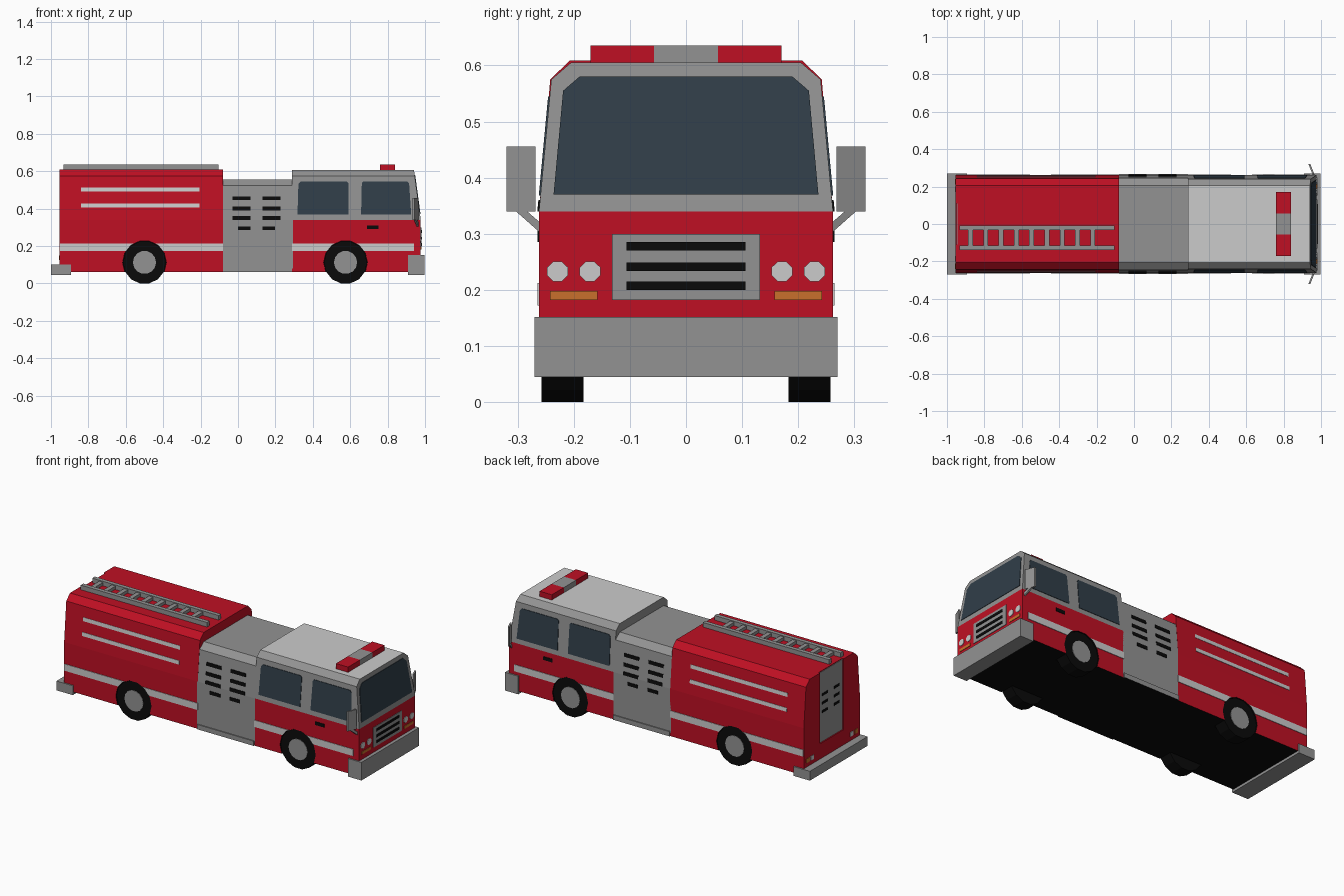
import bpy, bmesh, math
from mathutils import Matrix

if "Cube" in bpy.data.objects:
    bpy.data.objects.remove(bpy.data.objects["Cube"])


def material(name, rgb):
    m = bpy.data.materials.new(name)
    m.use_nodes = True
    m.diffuse_color = (*rgb, 1)
    m.node_tree.nodes["Principled BSDF"].inputs["Base Color"].default_value = (*rgb, 1)
    return m


RED = material("red paint", (0.52, 0.005, 0.017))
GREY = material("grey metal", (0.29, 0.29, 0.29))
LIGHT = material("light grey", (0.6, 0.6, 0.6))
GLASS = material("dark glass", (0.03, 0.048, 0.066))
BLACK = material("black", (0.003, 0.003, 0.003))
ORANGE = material("orange lamp", (0.58, 0.16, 0.025))


def finish(name, bm, mats, rule=None):
    bmesh.ops.recalc_face_normals(bm, faces=bm.faces)
    if rule:
        for f in bm.faces:
            f.material_index = mats.index(rule(f.calc_center_median(), f.normal))
    me = bpy.data.meshes.new(name)
    bm.to_mesh(me)
    bm.free()
    for m in mats:
        me.materials.append(m)
    ob = bpy.data.objects.new(name, me)
    bpy.context.collection.objects.link(ob)
    return ob


def loft(name, rows, mats, rule=None):
    """Stack of rectangles: each row is z, half width, back x, front x."""
    bm = bmesh.new()
    rings = [[bm.verts.new(p) for p in ((a, -w, z), (b, -w, z), (b, w, z), (a, w, z))]
             for z, w, a, b in rows]
    for lo, hi in zip(rings, rings[1:]):
        for i in range(4):
            j = (i + 1) % 4
            bm.faces.new((lo[i], lo[j], hi[j], hi[i]))
    bm.faces.new(rings[0][::-1])
    bm.faces.new(rings[-1])
    return finish(name, bm, mats, rule)


def box(name, x0, x1, y0, y1, z0, z1, mat):
    bm = bmesh.new()
    bmesh.ops.create_cube(bm, size=1)
    for v in bm.verts:
        v.co = ((x0 + x1) / 2 + v.co.x * (x1 - x0), (y0 + y1) / 2 + v.co.y * (y1 - y0),
                (z0 + z1) / 2 + v.co.z * (z1 - z0))
    return finish(name, bm, [mat])


def plate(name, outline, place, mat, depth=0.003):
    """Thin slab whose flat outline is laid on a surface by place(u, v, offset)."""
    bm = bmesh.new()
    inner = [bm.verts.new(place(u, v, -0.002)) for u, v in outline]
    outer = [bm.verts.new(place(u, v, depth)) for u, v in outline]
    bm.faces.new(inner[::-1])
    bm.faces.new(outer)
    n = len(outline)
    for i in range(n):
        j = (i + 1) % n
        bm.faces.new((inner[i], inner[j], outer[j], outer[i]))
    return finish(name, bm, [mat])


def rect(u0, u1, v0, v1):
    return [(u0, v0), (u1, v0), (u1, v1), (u0, v1)]


# Shared body shape
SIDE, BELT, EAVE = 0.262, 0.34, 0.575
REAR = -0.945


def half_width(z):
    return SIDE - 0.022 * max(0, z - BELT) / (EAVE - BELT)


def nose(z):
    return 0.977 - 0.036 * max(0, z - BELT) / 0.265


def on_side(s):
    return lambda x, z, d: (x, s * (half_width(z) + d), z)


def on_front(y, z, d):
    return (nose(z) + d, y, z)


def on_rear(y, z, d):
    return (REAR - d, y, z)


def sides(name, outline, mat):
    return [plate(f"{n}_{name}", outline, on_side(s), mat) for n, s in (("left", 1), ("right", -1))]


def painted(top):
    return lambda c, n: BLACK if n.z < -0.5 else top


# Main bodies
rear_body = loft("rear_body", [(z, w, REAR, -0.08) for z, w in
                 ((0.06, SIDE), (BELT, SIDE), (EAVE, 0.242), (0.609, 0.207))],
                 [RED, BLACK], painted(RED))
loft("pump_section", [(z, w, -0.085, 0.295) for z, w in
     ((0.08, SIDE), (BELT, SIDE), (0.524, half_width(0.524)), (0.555, 0.205))], [GREY])
loft("pump_skirt", [(0.06, 0.268, -0.08, 0.29), (0.088, 0.268, -0.08, 0.29)],
     [GREY, BLACK], painted(GREY))


def cab_colour(c, n):
    if n.z < -0.5:
        return BLACK
    if n.z > 0.9:
        return LIGHT
    return GREY if c.z > BELT else RED


cab = loft("cab", [(z, w, 0.29, nose(z)) for z, w in
           ((0.06, SIDE), (BELT, SIDE), (EAVE, 0.24), (0.605, 0.205))],
           [RED, GREY, LIGHT, BLACK], cab_colour)

# Side stripes
stripes = sides("rear_stripe", rect(-0.953, -0.08, 0.172, 0.212), LIGHT)
stripes += sides("cab_stripe", rect(0.29, 0.94, 0.172, 0.212), LIGHT)
for z in (0.405, 0.49):
    sides("upper_stripe", rect(-0.84, -0.205, z, z + 0.022), LIGHT)

# Wheel arches and wheels
WHEELS = [(x, s) for x in (-0.5, 0.575) for s in (-1, 1)]


def cylinder(bm, x, y, r, width, sides_count=14):
    place = (Matrix.Translation((x, y, 0.112)) @ Matrix.Rotation(math.pi / 2, 4, "X")
             @ Matrix.Rotation(math.pi / sides_count, 4, "Z"))
    bmesh.ops.create_cone(bm, cap_ends=True, segments=sides_count, radius1=r, radius2=r,
                          depth=width, matrix=place)


bm = bmesh.new()
for x, s in WHEELS:
    cylinder(bm, x, s * 0.24, 0.117, 0.13)
cutter = finish("wheel_arch_cutter", bm, [BLACK])
cutter.hide_render = True
cutter.hide_viewport = True
cutter.display_type = "WIRE"
for ob in [rear_body, cab] + stripes:
    mod = ob.modifiers.new("wheel_arches", "BOOLEAN")
    mod.object = cutter
    mod.operation = "DIFFERENCE"
    mod.solver = "EXACT"
    mod.material_mode = "TRANSFER"

for x, s in WHEELS:
    bm = bmesh.new()
    cylinder(bm, x, s * 0.22, 0.115, 0.075)
    finish("tyre", bm, [BLACK])
    bm = bmesh.new()
    cylinder(bm, x, s * 0.24, 0.062, 0.04)
    finish("hub", bm, [GREY])

# Pump vents, side windows and door handles
for row, z in enumerate((0.285, 0.34, 0.39, 0.445)):
    inset = 0.03 if row == 0 else 0
    sides("pump_vent", rect(-0.03 + inset, 0.068, z, z + 0.02), BLACK)
    sides("pump_vent", rect(0.13, 0.228 - inset, z, z + 0.02), BLACK)
sides("rear_window", [(0.318, 0.368), (0.59, 0.368), (0.59, 0.536), (0.582, 0.545),
                      (0.335, 0.545), (0.323, 0.533)], GLASS)
sides("front_window", [(0.658, 0.368), (0.926, 0.368), (0.915, 0.533), (0.905, 0.545),
                       (0.67, 0.545), (0.662, 0.536)], GLASS)
sides("door_handle", rect(0.69, 0.75, 0.29, 0.31), BLACK)

# Windscreen, grille and front lamps
half = [(0.236, 0.37), (0.219, 0.555), (0.19, 0.58)]
plate("windscreen", half + [(-y, z) for y, z in half[::-1]], on_front, GLASS)
plate("grille", rect(-0.132, 0.132, 0.182, 0.3), on_front, GREY)
for z in (0.2, 0.234, 0.27):
    plate("grille_slot", rect(-0.106, 0.106, z, z + 0.015), on_front, BLACK, 0.006)
for s in (-1, 1):
    for y in (0.171, 0.229):
        plate("headlight", [(s * y + 0.02 * math.cos(a), 0.233 + 0.019 * math.sin(a))
              for a in (math.pi * (k + 0.5) / 4 for k in range(8))], on_front, LIGHT)
    plate("indicator", rect(s * 0.2 - 0.042, s * 0.2 + 0.042, 0.182, 0.198), on_front, ORANGE)

# Rear corner frame around a recessed door, with lamps
frame = [(0.11, 0.609), (0.11, 0.19)]
corner = [(SIDE, 0.06), (SIDE, BELT), (0.242, EAVE), (0.207, 0.609)]
plate("rear_frame", corner + frame + [(-y, z) for y, z in (corner + frame)[::-1]],
      on_rear, RED, 0.01)
plate("rear_door", rect(-0.11, 0.11, 0.19, 0.605), on_rear, GREY)
for s in (-1, 1):
    for z in (0.36, 0.41, 0.46):
        plate("rear_vent", rect(s * 0.055 - 0.025, s * 0.055 + 0.025, z, z + 0.015),
              on_rear, BLACK, 0.005)
    for y, mat in ((0.225, ORANGE), (0.185, LIGHT)):
        plate("rear_lamp", rect(s * y - 0.015, s * y + 0.015, 0.125, 0.15), on_rear, mat, 0.013)

# Bumpers
box("front_bumper", 0.91, 0.997, -0.27, 0.27, 0.045, 0.152, GREY)
box("rear_bumper", -1.0, -0.893, -0.27, 0.27, 0.045, 0.1, GREY)

# Wing mirrors
for n, s in (("left", 1), ("right", -1)):
    def on_mirror(y, z, d, s=s):
        return (0.955 - 0.4 * (y - 0.27) + d, s * y, z)
    plate(n + "_mirror", rect(0.268, 0.32, BELT, 0.456), on_mirror, GREY, 0.008)
    plate(n + "_mirror_arm", [(0.26, 0.302), (0.303, BELT), (0.283, BELT), (0.26, 0.32)],
          on_mirror, GREY, 0.008)

# Roof light bar
box("light_bar_middle", 0.76, 0.84, -0.057, 0.057, 0.6, 0.636, GREY)
for n, y in (("left", 0.057), ("right", -0.17)):
    box(n + "_beacon", 0.76, 0.84, y, y + 0.113, 0.6, 0.636, RED)

# Ladder
for y in (-0.02, -0.128):
    box("ladder_rail", -0.932, -0.105, y - 0.012, y + 0.012, 0.606, 0.636, GREY)
for i in range(9):
    x = -0.874 + 0.0817 * i
    box("ladder_rung", x - 0.013, x + 0.013, -0.12, -0.03, 0.612, 0.63, GREY)
